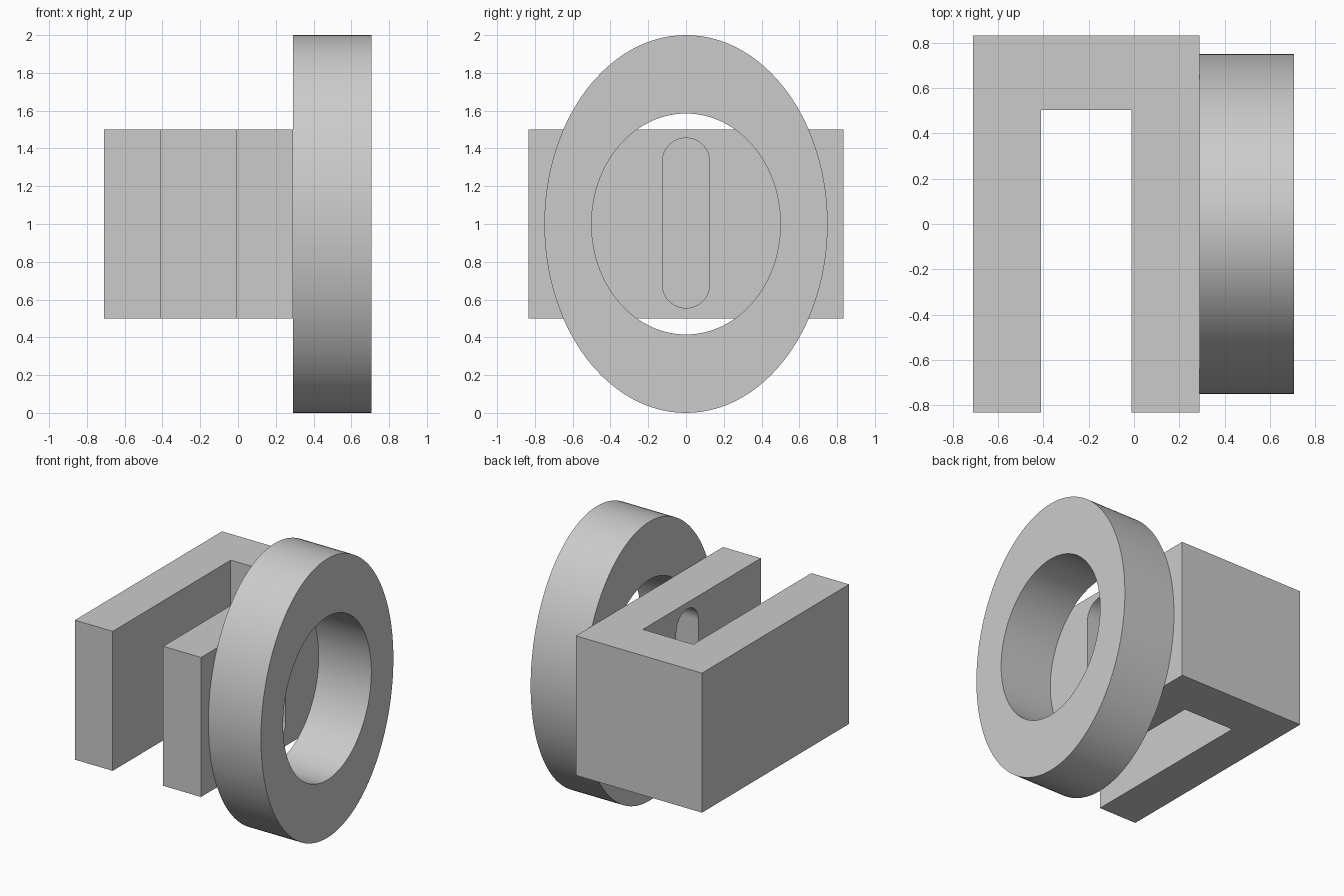
import bpy
import bmesh
from math import sin, cos, pi, radians

cube = bpy.data.objects.get("Cube")
if cube:
    bpy.data.objects.remove(cube, do_unlink=True)

grey = bpy.data.materials.new("light grey")
grey.use_nodes = True
colour = (0.6, 0.6, 0.6, 1)
grey.diffuse_color = colour
grey.node_tree.nodes["Principled BSDF"].inputs["Base Color"].default_value = colour


def finish(name, bm):
    """Turn a bmesh into a grey object with sharp edges kept."""
    bmesh.ops.recalc_face_normals(bm, faces=bm.faces)
    mesh = bpy.data.meshes.new(name)
    bm.to_mesh(mesh)
    bm.free()
    mesh.materials.append(grey)
    obj = bpy.data.objects.new(name, mesh)
    bpy.context.collection.objects.link(obj)
    return obj


def smooth(obj):
    bpy.ops.object.select_all(action="DESELECT")
    obj.select_set(True)
    bpy.context.view_layer.objects.active = obj
    bpy.ops.object.shade_smooth_by_angle(angle=radians(30))


def prism(name, points, offset):
    """Extrude a closed profile along an offset."""
    bm = bmesh.new()
    face = bm.faces.new([bm.verts.new(p) for p in points])
    new = bmesh.ops.extrude_face_region(bm, geom=[face], use_keep_orig=True)["geom"]
    verts = [v for v in new if isinstance(v, bmesh.types.BMVert)]
    bmesh.ops.translate(bm, verts=verts, vec=offset)
    return finish(name, bm)


# U-shaped bracket, open towards the front
outer_left, inner_left, inner_right, outer_right = 0.29, -0.01, -0.41, -0.71
front, back, inner_back = -0.833, 0.833, 0.503
outline = [(outer_right, front), (inner_right, front), (inner_right, inner_back),
           (inner_left, inner_back), (inner_left, front), (outer_left, front),
           (outer_left, back), (outer_right, back)]
bracket = prism("bracket", [(x, y, 0.5) for x, y in outline], (0, 0, 1))

# Upright rounded slot through the arm beside the ring
radius, steps = 0.125, 24
slot_profile = []
for centre, start in ((1.33, 0), (0.68, pi)):
    for i in range(steps + 1):
        a = start + pi * i / steps
        slot_profile.append((-0.15, radius * cos(a), centre + radius * sin(a)))
cutter = prism("slot_cutter", slot_profile, (0.6, 0, 0))
cutter.hide_render = True
cut = bracket.modifiers.new("slot", "BOOLEAN")
cut.operation = "DIFFERENCE"
cut.solver = "EXACT"
cut.object = cutter
bpy.context.view_layer.objects.active = bracket
bpy.ops.object.modifier_apply(modifier=cut.name)
bpy.data.objects.remove(cutter, do_unlink=True)
smooth(bracket)

# Oval ring: four loops joined into a closed tube
bm = bmesh.new()
sides = 128
loops = []
for x, ry, rz in ((0.29, 0.75, 1), (0.707, 0.75, 1), (0.707, 0.5, 0.585), (0.29, 0.5, 0.585)):
    loops.append([bm.verts.new((x, ry * cos(2 * pi * i / sides), 1 + rz * sin(2 * pi * i / sides)))
                  for i in range(sides)])
for k in range(4):
    a, b = loops[k], loops[(k + 1) % 4]
    for i in range(sides):
        j = (i + 1) % sides
        bm.faces.new((a[i], a[j], b[j], b[i]))
smooth(finish("oval_ring", bm))
